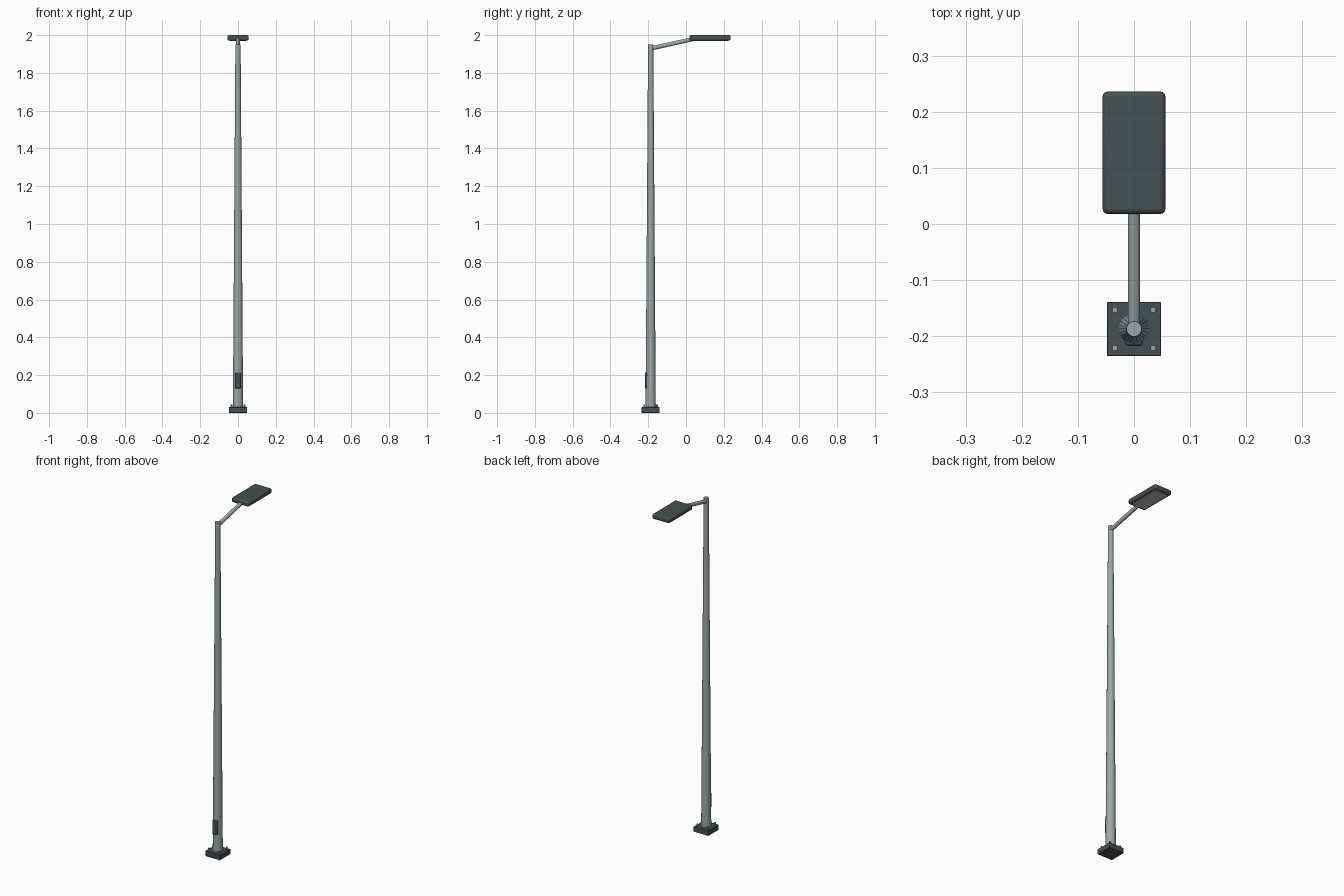
import bpy, math
from mathutils import Vector

if "Cube" in bpy.data.objects:
    bpy.data.objects.remove(bpy.data.objects["Cube"])

PY = -0.187  # pole axis in y


def material(name, rgb):
    m = bpy.data.materials.new(name)
    m.diffuse_color = (*rgb, 1)
    m.use_nodes = True
    m.node_tree.nodes["Principled BSDF"].inputs["Base Color"].default_value = m.diffuse_color
    return m


STEEL = material("galvanised_steel", (0.33, 0.39, 0.39))
DARK = material("dark_coating", (0.06, 0.08, 0.085))
LENS = material("lens_glass", (0.55, 0.52, 0.45))


def finish(ob, name, mat, bevel=0, segments=2):
    ob.name = name
    ob.data.materials.append(mat)
    if bevel:
        b = ob.modifiers.new("Bevel", 'BEVEL')
        b.width, b.segments = bevel, segments
    bpy.ops.object.shade_smooth_by_angle(angle=math.radians(35))
    return ob


def box(name, lo, hi, mat, bevel=0, segments=2):
    lo, hi = Vector(lo), Vector(hi)
    bpy.ops.mesh.primitive_cube_add(size=1, location=(lo + hi) / 2)
    ob = bpy.context.object
    ob.scale = hi - lo
    bpy.ops.object.transform_apply(location=False, rotation=False, scale=True)
    return finish(ob, name, mat, bevel, segments)


def tube(name, a, b, r1, r2, mat, sides=24):
    a, b = Vector(a), Vector(b)
    d = b - a
    bpy.ops.mesh.primitive_cone_add(vertices=sides, radius1=r1, radius2=r2,
                                    depth=d.length, location=(a + b) / 2)
    ob = bpy.context.object
    ob.rotation_euler = d.to_track_quat('Z', 'Y').to_euler()
    return finish(ob, name, mat)


# Base plate with four anchor bolts
box("base_plate", (-0.048, PY - 0.048, 0), (0.048, PY + 0.048, 0.03), DARK, 0.001, 1)
for sx in (-1, 1):
    for sy in (-1, 1):
        x, y = sx * 0.034, PY + sy * 0.034
        tube("anchor_bolt", (x, y, 0.025), (x, y, 0.045), 0.005, 0.005, STEEL, 12)

# Tapered pole and short top cap
tube("pole", (0, PY, 0.028), (0, PY, 1.93), 0.027, 0.014, STEEL)
tube("pole_cap", (0, PY, 1.925), (0, PY, 1.95), 0.0145, 0.0135, STEEL)

# Service door low on the front of the pole
box("service_door", (-0.015, PY - 0.030, 0.13), (0.015, PY - 0.015, 0.215), DARK, 0.004)

# Rising arm to the lamp
tube("arm", (0, PY, 1.929), (0, 0.06, 1.984), 0.011, 0.011, STEEL, 20)

# Lamp head and the lens on its underside
box("lamp_head", (-0.056, 0.018, 1.971), (0.056, 0.236, 2.0), DARK, 0.009, 3)
box("lens", (-0.043, 0.034, 1.9695), (0.043, 0.222, 1.976), LENS, 0.001, 1)
